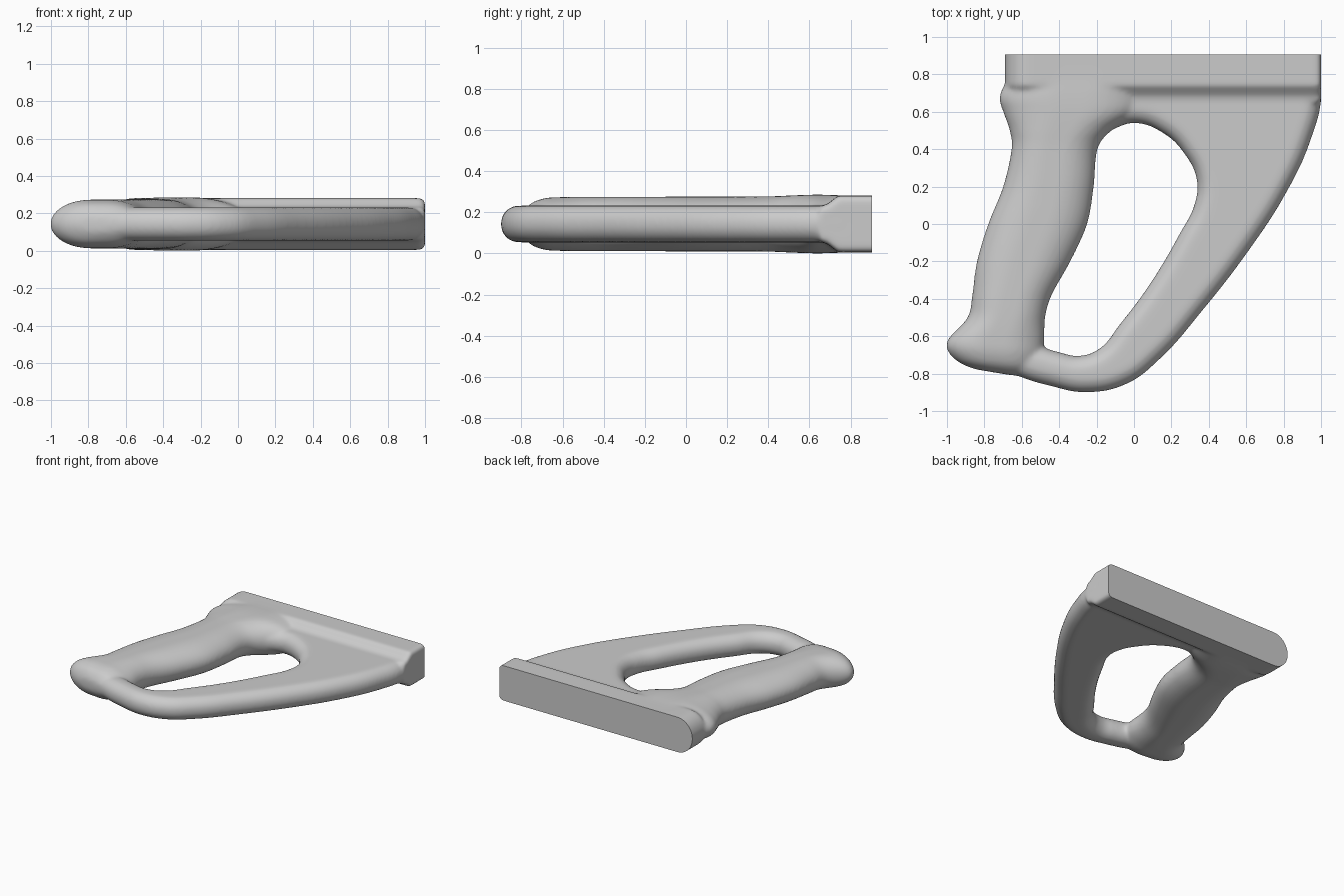
import bpy, bmesh, math
from mathutils import Vector

MID = 0.143  # height of the symmetry plane

if "Cube" in bpy.data.objects:
    bpy.data.objects.remove(bpy.data.objects["Cube"])

grey = bpy.data.materials.new("plain grey")
grey.use_nodes = True
colour = (0.6, 0.6, 0.6, 1)
grey.diffuse_color = colour
grey.node_tree.nodes["Principled BSDF"].inputs["Base Color"].default_value = colour


def spline(rows, steps):
    """Smooth interpolation through rows of numbers."""
    rows = [Vector(r) for r in rows]
    out = []
    for i in range(len(rows) - 1):
        a, b, c, d = (rows[min(max(j, 0), len(rows) - 1)] for j in range(i - 1, i + 3))
        for k in range(steps):
            t = k / steps
            out.append(b + (c - a) * t / 2 + (a * 2 - b * 5 + c * 4 - d) * t * t / 2
                       + (b * 3 - a - c * 3 + d) * t ** 3 / 2)
    return out + [rows[-1]]


def loft(bm, rows, corner):
    """Skin rounded sections spanning (left x, y) to (right x, y) with a half height."""
    n = 10
    rings = []
    for xl, yl, xr, yr, h in rows:
        left, right = Vector((xl, yl, MID)), Vector((xr, yr, MID))
        along = (right - left).normalized()
        ring = []
        for quarter in range(4):
            on_right = quarter in (0, 3)
            rx, rz = corner((right - left).length, h, on_right)
            base = right - along * rx if on_right else left + along * rx
            up = 1 if quarter < 2 else -1
            for k in range(n + 1):
                a = (quarter + k / n) * math.pi / 2
                p = base + along * rx * math.cos(a)
                p.z += up * (h - rz) + rz * math.sin(a)
                ring.append(bm.verts.new(p))
        rings.append(ring)
    for r, s in zip(rings, rings[1:]):
        for i in range(len(r)):
            j = (i + 1) % len(r)
            bm.faces.new((r[i], r[j], s[j], s[i]))
    bm.faces.new(rings[0])
    bm.faces.new(rings[-1][::-1])


bm = bmesh.new()

# Grip with a swollen pommel, spreading into a web beside the mounting bar
grip = [
    (-.66, .9, .08, .9, .13), (-.68, .78, .09, .78, .138), (-.72, .68, .07, .68, .142),
    (-.7, .6, .03, .6, .142), (-.665, .5, -.12, .5, .138), (-.655, .4, -.195, .4, .134),
    (-.7, .2, -.215, .2, .133), (-.78, 0, -.25, 0, .133), (-.84, -.2, -.34, -.2, .132),
    (-.865, -.38, -.44, -.38, .132), (-.89, -.5, -.475, -.5, .132),
    (-.99, -.61, -.48, -.62, .13), (-1, -.67, -.49, -.7, .125),
    (-.95, -.73, -.52, -.77, .1), (-.87, -.77, -.58, -.81, .05), (-.8, -.785, -.65, -.81, .01),
]
loft(bm, spline(grip, 6), lambda w, h, right: (w * .4, h))

# Mounting bar, rounded on one end, with a soft step down to the guard
bar = [(-.64, .65, 1, .65, .085), (-.67, .69, 1, .69, .098),
       (-.69, .74, 1, .74, .138), (-.69, .97, 1, .97, .138)]
loft(bm, bar, lambda w, h, right: (.03, .03) if right else (.13, h))

# Guard: a flat hook with fully rounded edges, its ends buried in grip and bar
outline = [
    (-.4, .8), (.3, .82), (.97, .82), (1, .69), (.945, .45), (.81, .16), (.615, -.14),
    (.36, -.47), (.14, -.72), (-.04, -.855), (-.26, -.9), (-.45, -.865), (-.6, -.82),
    (-.72, -.76), (-.7, -.67), (-.55, -.65), (-.4, -.685), (-.3, -.705), (-.19, -.67),
    (-.075, -.535), (.085, -.32), (.245, -.05), (.325, .11), (.335, .24), (.27, .375),
    (.165, .48), (0, .54), (-.13, .5), (-.3, .46), (-.42, .6),
]
curve = bpy.data.curves.new("guard_outline", "CURVE")
curve.dimensions = "2D"
curve.fill_mode = "BOTH"
curve.resolution_u = 8
curve.bevel_depth = .085
curve.bevel_resolution = 6
curve.offset = -.085
curve.extrude = .004
path = curve.splines.new("BEZIER")
path.bezier_points.add(len(outline) - 1)
path.use_cyclic_u = True
for point, (x, y) in zip(path.bezier_points, outline):
    point.co = (x, y, 0)
    point.handle_left_type = point.handle_right_type = "AUTO"
guard = bpy.data.objects.new("guard_outline", curve)
bpy.context.collection.objects.link(guard)
bpy.context.view_layer.update()
guard_mesh = bpy.data.meshes.new_from_object(
    guard.evaluated_get(bpy.context.evaluated_depsgraph_get()))
for v in guard_mesh.vertices:
    v.co.z += MID
bm.from_mesh(guard_mesh)
bpy.data.objects.remove(guard)

# Fuse the parts and soften the joints
bmesh.ops.remove_doubles(bm, verts=bm.verts, dist=.0001)
bmesh.ops.recalc_face_normals(bm, faces=bm.faces)
mesh = bpy.data.meshes.new("handle")
bm.to_mesh(mesh)
bm.free()
handle = bpy.data.objects.new("handle", mesh)
bpy.context.collection.objects.link(handle)
fuse = handle.modifiers.new("fuse", "REMESH")
fuse.mode = "VOXEL"
fuse.voxel_size = .012
soften = handle.modifiers.new("soften", "SMOOTH")
soften.factor = .5
soften.iterations = 10
bpy.context.view_layer.update()
fused = bpy.data.meshes.new_from_object(
    handle.evaluated_get(bpy.context.evaluated_depsgraph_get()))
handle.modifiers.clear()
handle.data = fused

# Slice the bar to leave a flat mounting face
bm = bmesh.new()
bm.from_mesh(fused)
cut = bmesh.ops.bisect_plane(bm, geom=bm.verts[:] + bm.edges[:] + bm.faces[:],
                             plane_co=(0, .905, 0), plane_no=(0, 1, 0), clear_outer=True)
rim = [e for e in cut["geom_cut"] if isinstance(e, bmesh.types.BMEdge)]
bmesh.ops.holes_fill(bm, edges=rim, sides=0)
bm.to_mesh(fused)
bm.free()
fused.materials.clear()
fused.materials.append(grey)

bpy.context.view_layer.objects.active = handle
handle.select_set(True)
bpy.ops.object.shade_smooth_by_angle(angle=math.radians(40))
